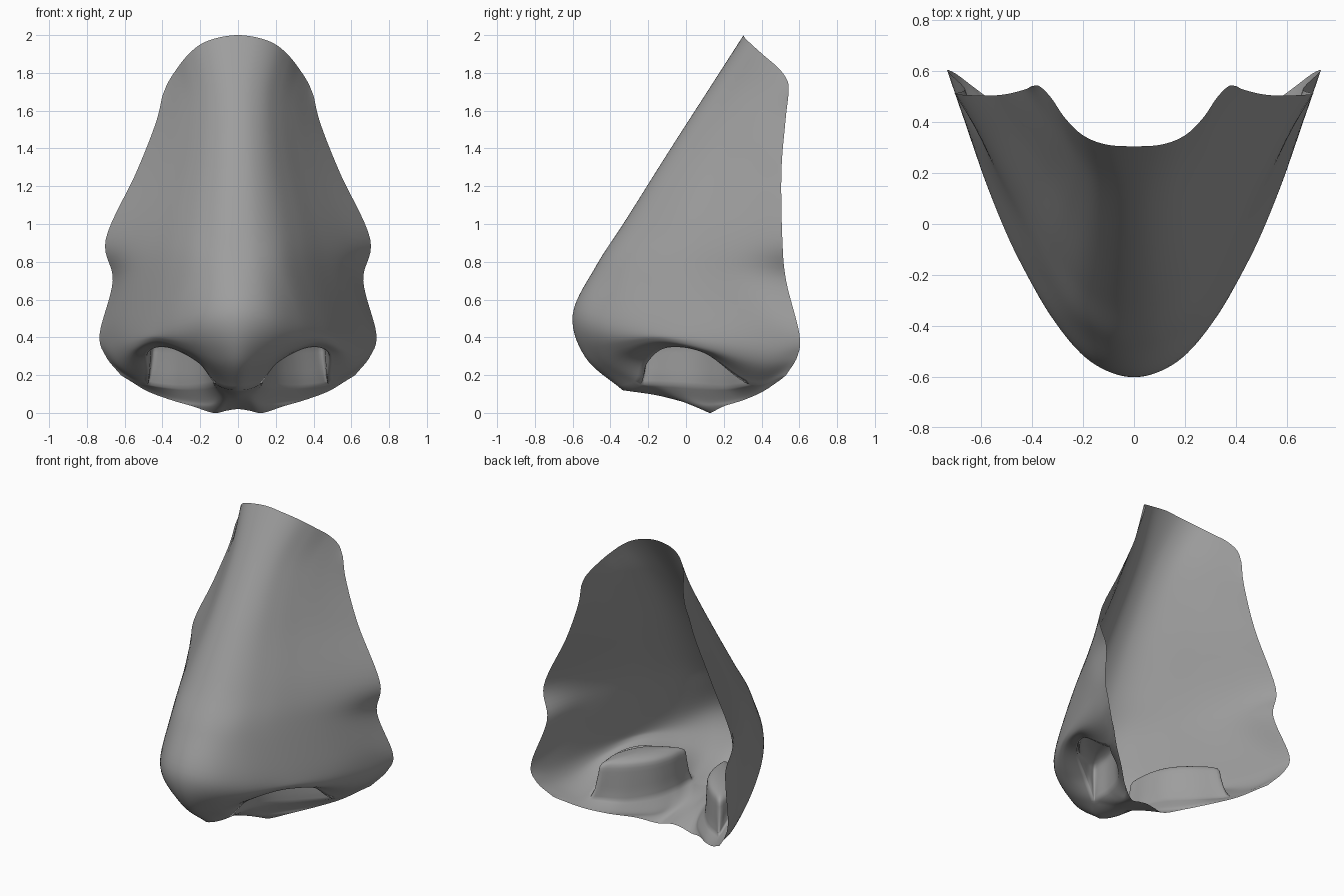
import bpy, bmesh
from mathutils import Vector as V

if "Cube" in bpy.data.objects:
    bpy.data.objects.remove(bpy.data.objects["Cube"])

STEP = 8  # samples per control span


def catmull(a, b, c, d, t):
    return 0.5 * (2 * b + (c - a) * t + (2 * a - 5 * b + 4 * c - d) * t * t
                  + (3 * b - a - 3 * c + d) * t ** 3)


def spline(pts, n, mirrored=False):
    """Smooth curve through pts; a mirrored start crosses the midline at x = 0."""
    first = V((-pts[1].x, pts[1].y, pts[1].z)) if mirrored else 2 * pts[0] - pts[1]
    p = [first] + pts + [2 * pts[-1] - pts[-2]]
    out = [catmull(*p[i:i + 4], k / n) for i in range(len(pts) - 1) for k in range(n)]
    return out + [pts[-1].copy()]


def row(*pts):
    return spline([V(p) for p in pts], STEP, True)


# Half cross-section: share of width (full, then narrow bridge), share of depth
SECTION = [(0, 0, 0), (.18, .15, .025), (.36, .30, .115), (.52, .45, .28),
           (.69, .62, .51), (.85, .81, .76), (1, 1, 1)]


def bridge(ym, zm, xe, ye, ze, narrow, pinch=0):
    pts = [(xe * (u + (w - u) * narrow), ym + (ye - ym) * v, zm + (ze - zm) * v)
           for u, w, v in SECTION]
    pts[-1] = (xe - pinch, ye, ze)  # crease above the wing, at the edge only
    return row(*pts)


# Rows from the top edge down to the outer nostril rim
rim_up = row((0, -.335, .12), (.115, -.24, .15), (.21, -.205, .265), (.37, -.10, .345),
             (.48, .10, .315), (.48, .34, .15), (.62, .53, .20))
upper = [
    row((0, .305, 2), (.11, .312, 1.985), (.2, .348, 1.95), (.27, .415, 1.89),
        (.325, .495, 1.82), (.37, .54, 1.75), (.40, .542, 1.68)),
    bridge(.125, 1.72, .437, .525, 1.53, .3),
    bridge(-.10, 1.37, .54, .505, 1.27, .9),
    bridge(-.32, 1.02, .70, .51, .92, 1),
    bridge(-.475, .78, .70, .53, .70, .4, .037),
    row((0, -.60, .52), (.17, -.54, .50), (.32, -.37, .47), (.45, -.13, .46),
        (.57, .15, .45), (.67, .42, .44), (.732, .60, .42)),
    row((0, -.53, .29), (.13, -.46, .29), (.275, -.345, .34), (.435, -.145, .385),
        (.555, .12, .34), (.635, .40, .27), (.70, .59, .30)),
    rim_up]

# Rows from the inner nostril rim to the lip edge
rim_low = row((0, -.335, .12), (.115, -.24, .15), (.135, -.08, .15), (.19, .07, .14),
              (.31, .21, .13), (.48, .34, .15), (.62, .53, .20))
i0, i1 = STEP, 5 * STEP
rim_low[:i0 + 1] = rim_up[:i0 + 1]
rim_low[i1:] = rim_up[i1:]
lower = [
    rim_low,
    row((0, -.13, .088), (.05, -.10, .088), (.10, 0, .068), (.165, .11, .058),
        (.32, .26, .083), (.48, .385, .13), (.60, .515, .187)),
    row((0, .12, .02), (.06, .12, .012), (.13, .13, 0), (.24, .20, .035),
        (.36, .31, .07), (.48, .41, .115), (.58, .50, .175))]

bm = bmesh.new()


def skin(rows, closed=False):
    """Quad strips between successive rows."""
    vs = [[bm.verts.new(p) for p in r] for r in rows]
    for a, b in zip(vs, vs[1:]):
        n = len(a)
        for i in range(n if closed else n - 1):
            j = (i + 1) % n
            bm.faces.new((a[i], a[j], b[j], b[i]))
    return vs


def loft(rows, n):
    cols = [spline(list(c), n) for c in zip(*rows)]
    return [list(r) for r in zip(*cols)]


skin(loft(upper, 7))
skin(loft(lower, 5))

# Nostril pocket: rim rolls inward, rises, narrows and is capped
rim = rim_up[i0:i1 + 1] + rim_low[i1 - 1:i0:-1]
centre = sum(rim, V()) / len(rim)


def ring(scale, lift, flat, top=.37, soften=0):
    out = []
    n = len(rim)
    for i in range(n):
        # average neighbours to round the corners
        p = sum((rim[(i + k) % n] for k in range(-soften, soften + 1)), V()) / (2 * soften + 1)
        q = centre + (p - centre) * scale
        q.z = (p.z + lift) * (1 - flat) + top * flat
        out.append(q)
    return out


vs = skin(loft([rim, ring(.95, .03, .15, soften=1), ring(.92, .03, .6, soften=2),
                ring(.86, 0, .97, soften=2), ring(.6, 0, 1, .39, 4),
                ring(.25, 0, 1, .40, 5)], 3), True)
bm.faces.new(vs[-1])

bmesh.ops.remove_doubles(bm, verts=bm.verts, dist=.0005)
bmesh.ops.recalc_face_normals(bm, faces=bm.faces)
# Make the bridge face forward
bm.faces.ensure_lookup_table()
if min(bm.faces, key=lambda f: f.calc_center_median().y).normal.y > 0:
    bmesh.ops.reverse_faces(bm, faces=bm.faces)

mesh = bpy.data.meshes.new("nose")
bm.to_mesh(mesh)
bm.free()
nose = bpy.data.objects.new("nose", mesh)
bpy.context.collection.objects.link(nose)
mod = nose.modifiers.new("mirror", 'MIRROR')
mod.use_axis[0] = True
mod.merge_threshold = .001
for p in mesh.polygons:
    p.use_smooth = True

# Darker grey skin
skin_mat = bpy.data.materials.new("dark_grey")
skin_mat.diffuse_color = (.34, .34, .34, 1)
skin_mat.use_nodes = True
skin_mat.node_tree.nodes["Principled BSDF"].inputs["Base Color"].default_value = skin_mat.diffuse_color
mesh.materials.append(skin_mat)
